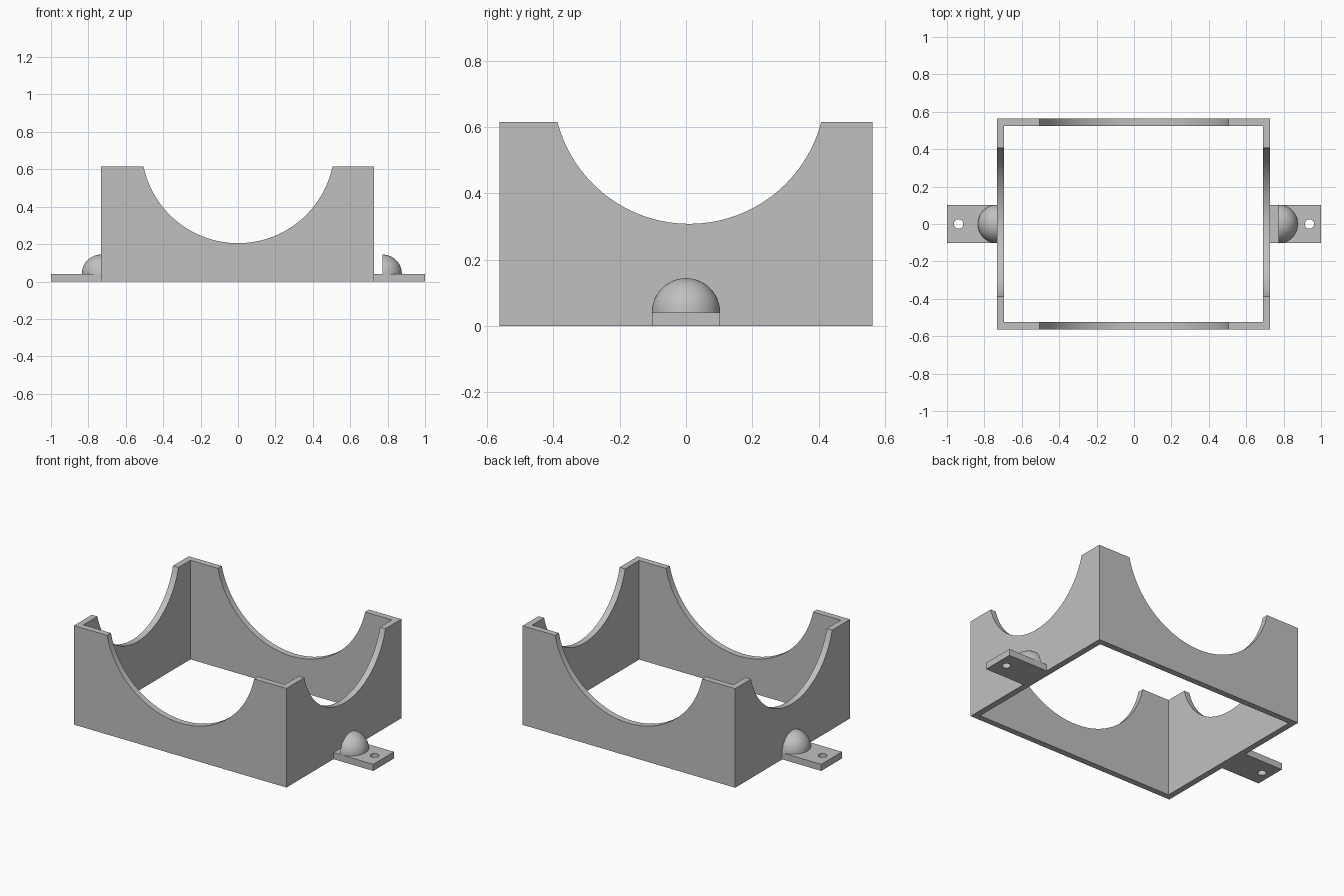
import bpy, bmesh, math
from mathutils import Matrix, Vector

default = bpy.data.objects.get("Cube")
if default:
    bpy.data.objects.remove(default, do_unlink=True)

# One grey material
grey = bpy.data.materials.new("plain_grey")
grey.use_nodes = True
colour = (0.53, 0.53, 0.53, 1)
grey.diffuse_color = colour
grey.node_tree.nodes["Principled BSDF"].inputs["Base Color"].default_value = colour


def make_object(name, bm):
    mesh = bpy.data.meshes.new(name)
    bmesh.ops.recalc_face_normals(bm, faces=bm.faces)
    bm.to_mesh(mesh)
    bm.free()
    mesh.materials.append(grey)
    obj = bpy.data.objects.new(name, mesh)
    bpy.context.collection.objects.link(obj)
    return obj


def box(name, low, high):
    low, high = Vector(low), Vector(high)
    bm = bmesh.new()
    place = Matrix.Translation((low + high) / 2) @ Matrix.Diagonal((*(high - low), 1))
    bmesh.ops.create_cube(bm, size=1, matrix=place)
    return make_object(name, bm)


def cylinder(name, centre, radius, depth, axis, segments):
    bm = bmesh.new()
    turn = {"X": Matrix.Rotation(math.pi / 2, 4, "Y"),
            "Y": Matrix.Rotation(math.pi / 2, 4, "X"),
            "Z": Matrix.Identity(4)}[axis]
    bmesh.ops.create_cone(bm, cap_ends=True, segments=segments, radius1=radius,
                          radius2=radius, depth=depth,
                          matrix=Matrix.Translation(centre) @ turn)
    return make_object(name, bm)


def select_only(obj):
    bpy.ops.object.select_all(action="DESELECT")
    obj.select_set(True)
    bpy.context.view_layer.objects.active = obj


def cut(target, cutter):
    cutter.hide_render = True
    mod = target.modifiers.new("cut", "BOOLEAN")
    mod.operation = "DIFFERENCE"
    mod.solver = "EXACT"
    mod.object = cutter
    select_only(target)
    bpy.ops.object.modifier_apply(modifier=mod.name)
    bpy.data.objects.remove(cutter, do_unlink=True)


def smooth(obj):
    select_only(obj)
    bpy.ops.object.shade_smooth_by_angle(angle=math.radians(30))


# Open frame with a round cradle cut through each pair of walls
LEFT, RIGHT, HALF_Y, TOP, WALL = -0.732, 0.727, 0.563, 0.615, 0.038
MID = (LEFT + RIGHT) / 2
frame = box("cradle_frame", (LEFT, -HALF_Y, 0), (RIGHT, HALF_Y, TOP))
cut(frame, box("inner_cutter", (LEFT + WALL, -HALF_Y + WALL, -1),
               (RIGHT - WALL, HALF_Y - WALL, 1)))
cut(frame, cylinder("long_wall_cutter", (0, 0, 0.721), 0.516, 3, "Y", 128))
cut(frame, cylinder("short_wall_cutter", (MID, 0.01, 0.719), 0.411, 3, "X", 128))
smooth(frame)

# Mounting tab with screw hole, and a half dome standing on it, on each side
TAB, TAB_HALF = 0.041, 0.102
for side, sign, wall_x, dome_x in (("left", 1, RIGHT, 0.773), ("right", -1, LEFT, LEFT)):
    low_x, high_x = sorted((wall_x, sign))
    tab = box(side + "_tab", (low_x, -TAB_HALF, 0), (high_x, TAB_HALF, TAB))
    cut(tab, cylinder("hole_cutter", (sign * 0.938, 0, 0), 0.025, 1, "Z", 32))
    smooth(tab)

    bm = bmesh.new()
    centre = Vector((dome_x, 0, TAB))
    bmesh.ops.create_uvsphere(bm, u_segments=48, v_segments=24, radius=0.103,
                              matrix=Matrix.Translation(centre))
    for normal in ((sign, 0, 0), (0, 0, 1)):
        parts = bm.verts[:] + bm.edges[:] + bm.faces[:]
        result = bmesh.ops.bisect_plane(bm, geom=parts, plane_co=centre, dist=1e-5,
                                        plane_no=normal, clear_inner=True)
        rim = [e for e in result["geom_cut"] if isinstance(e, bmesh.types.BMEdge)]
        bmesh.ops.holes_fill(bm, edges=rim)
    smooth(make_object(side + "_half_dome", bm))
